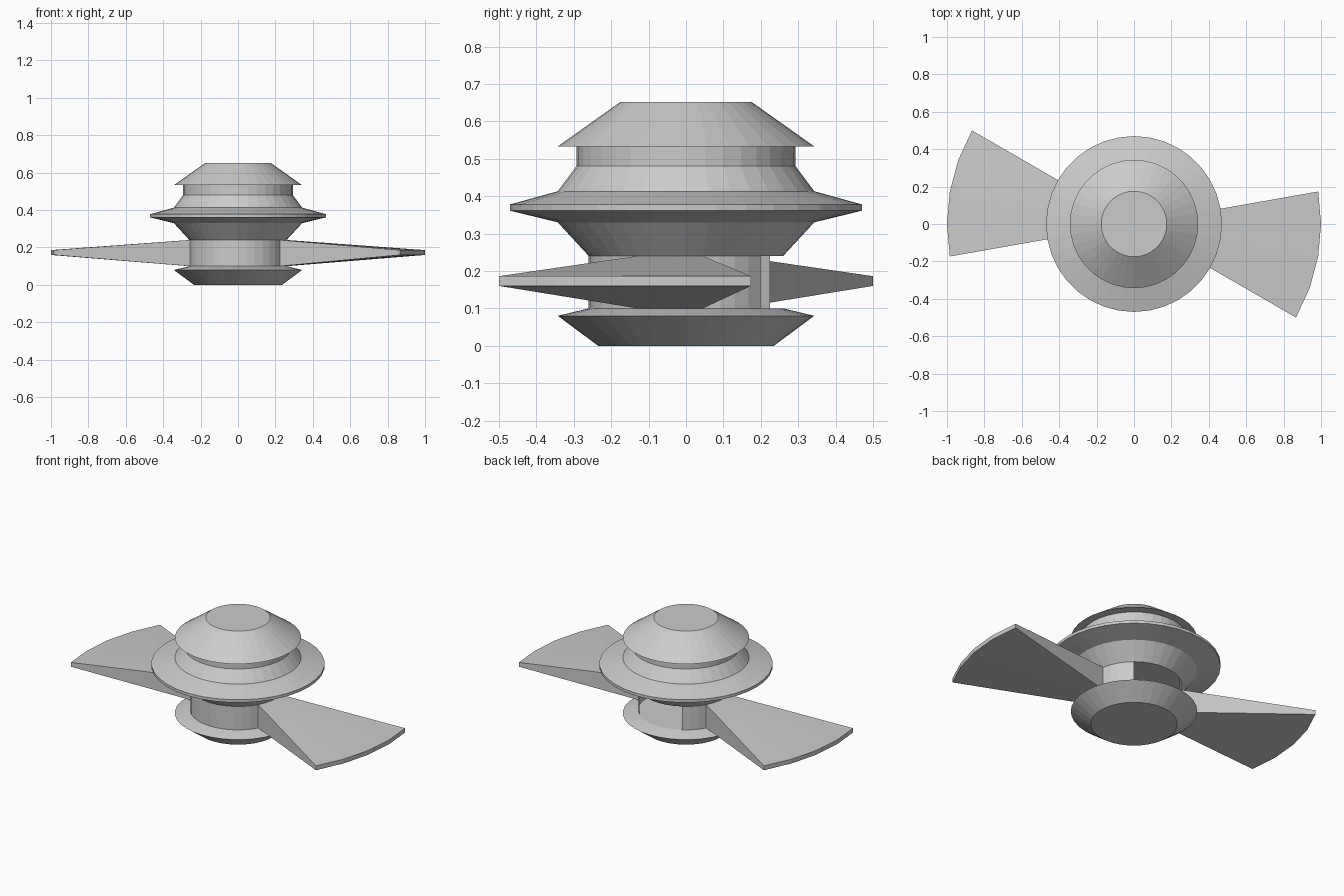
import bpy, bmesh
from math import cos, sin, radians

cube = bpy.data.objects.get("Cube")
if cube:
    bpy.data.objects.remove(cube, do_unlink=True)

STEP = 10           # degrees per facet
HUB_R = 0.26        # radius of the open core
LOW, HIGH = 0.10, 0.24

grey = bpy.data.materials.new("plain grey")
grey.use_nodes = True
colour = (0.6, 0.6, 0.6, 1)
grey.diffuse_color = colour
grey.node_tree.nodes["Principled BSDF"].inputs["Base Color"].default_value = colour


def polar(r, deg, z):
    return (r * cos(radians(deg)), r * sin(radians(deg)), z)


def finish(name, bm, solid=True):
    if solid:
        bmesh.ops.recalc_face_normals(bm, faces=bm.faces)
    mesh = bpy.data.meshes.new(name)
    bm.to_mesh(mesh)
    bm.free()
    mesh.materials.append(grey)
    obj = bpy.data.objects.new(name, mesh)
    bpy.context.collection.objects.link(obj)
    return obj


def sweep(bm, profile, start, end):
    """Turn a list of (radius, height) points from one angle to another."""
    rows = [[bm.verts.new(polar(r, a, z)) for r, z in profile]
            for a in range(start, end + 1, STEP)]
    for a, b in zip(rows, rows[1:]):
        for i in range(len(profile) - 1):
            bm.faces.new((a[i], b[i], b[i + 1], a[i + 1]))
    return rows


def lathe(name, profile):
    """Closed turned solid with flat caps at both ends."""
    bm = bmesh.new()
    rows = sweep(bm, profile, 0, 360)
    bm.faces.new([row[0] for row in rows[:-1]])
    bm.faces.new([row[-1] for row in rows[:-1]])
    bmesh.ops.remove_doubles(bm, verts=bm.verts, dist=1e-4)
    return finish(name, bm)


def blade(name, start):
    """Wedge that tapers from the core out to a thin curved tip."""
    bm = bmesh.new()
    section = [(HUB_R, LOW), (1, 0.16), (1, 0.186), (HUB_R, HIGH), (HUB_R, LOW)]
    rows = sweep(bm, section, start, start + 40)
    bm.faces.new(rows[0][:4])
    bm.faces.new(rows[-1][:4])
    bmesh.ops.remove_doubles(bm, verts=bm.verts, dist=1e-4)
    # merge the facets of the sloping sides into flat-looking panels
    return finish(name, bm)


# Turned body parts, bottom to top
lathe("base_foot", [(0.235, 0), (0.343, 0.08), (HUB_R, LOW)])
lathe("saucer_body", [(HUB_R, HIGH), (0.343, 0.33), (0.47, 0.361), (0.47, 0.378),
                      (0.343, 0.413), (0.293, 0.48), (0.293, 0.533)])
lathe("top_cap", [(0.343, 0.533), (0.175, 0.652)])

# Thin core wall, with an opening at the back and gaps for the blades
bm = bmesh.new()
for start, end in ((10, 50), (120, 150), (190, 330)):
    sweep(bm, [(HUB_R, LOW), (HUB_R, HIGH)], start, end)
finish("core_wall", bm, solid=False)

# Two opposite blades
blade("left_blade", -30)
blade("right_blade", 150)
